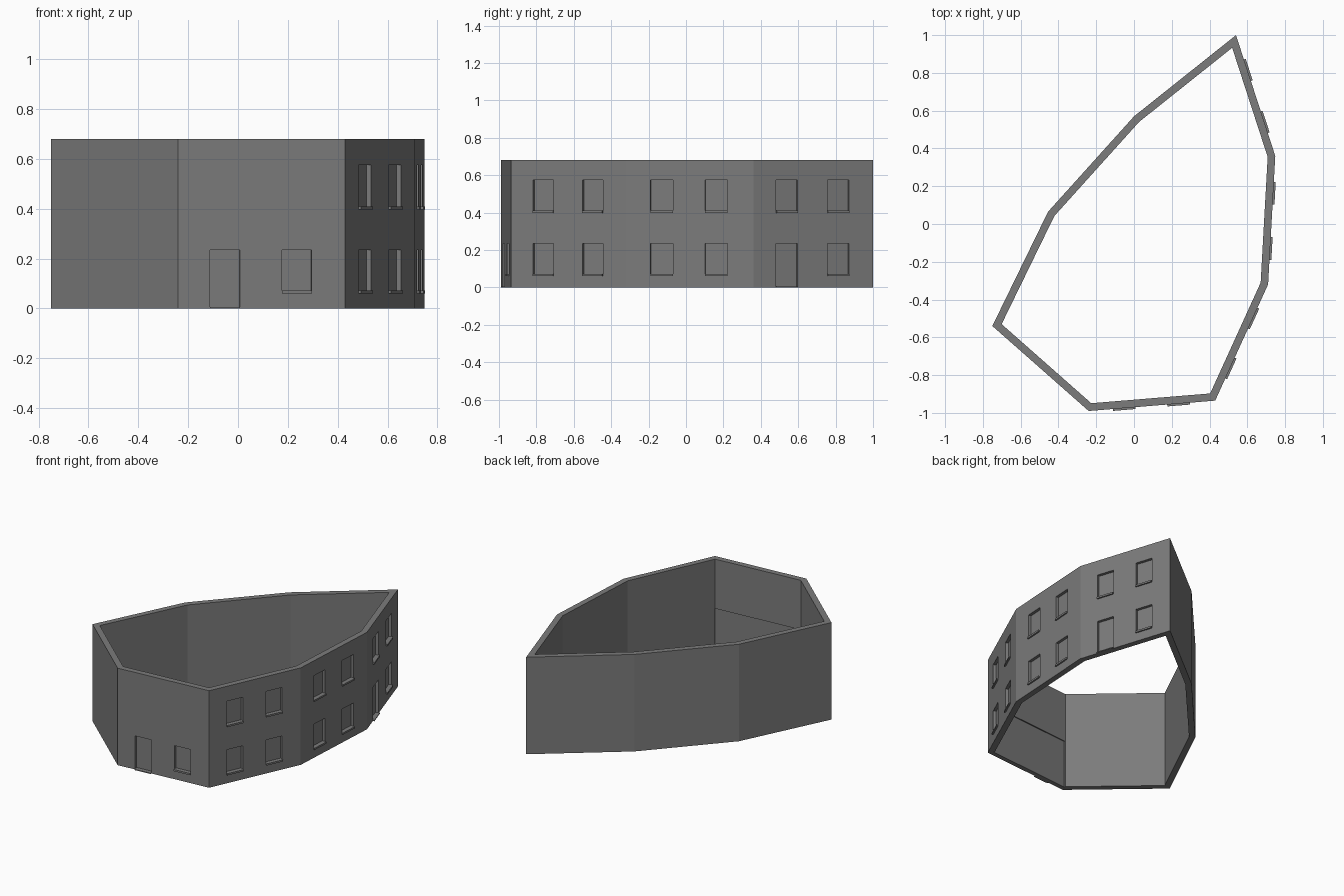
import bpy
import bmesh
from mathutils import Vector, Matrix

if "Cube" in bpy.data.objects:
    bpy.data.objects.remove(bpy.data.objects["Cube"])

HEIGHT, THICK = 0.68, 0.04
RECESS, WIDTH = 0.02, 0.12
SILL_OUT, SILL_HIGH = 0.01, 0.012
SPOTS = (0.28, 0.71)                  # opening centres along each wall
LOWER, UPPER, DOOR = (0.072, 0.235), (0.41, 0.575), (0.0, 0.235)

# Outer corners, counter-clockwise from the front wall
PLAN = [Vector(p) for p in (
    (-0.24, -0.99), (0.43, -0.935), (0.71, -0.32), (0.748, 0.36),
    (0.54, 1.0), (0.0, 0.57), (-0.455, 0.065), (-0.75, -0.54))]

grey = bpy.data.materials.new("wall_grey")
grey.use_nodes = True
colour = (0.2, 0.2, 0.2, 1)
grey.diffuse_color = colour
grey.node_tree.nodes["Principled BSDF"].inputs["Base Color"].default_value = colour


def make_object(name, bm):
    bmesh.ops.recalc_face_normals(bm, faces=bm.faces)
    mesh = bpy.data.meshes.new(name)
    bm.to_mesh(mesh)
    bm.free()
    mesh.materials.append(grey)
    obj = bpy.data.objects.new(name, mesh)
    bpy.context.collection.objects.link(obj)
    return obj


def inset_plan(points, dist):
    """Move every wall inward by dist and return the new corners."""
    result = []
    for i, p in enumerate(points):
        a = (p - points[i - 1]).normalized()
        b = (points[(i + 1) % len(points)] - p).normalized()
        na, nb = Vector((-a.y, a.x)), Vector((-b.y, b.x))
        result.append(p + (na + nb) * dist / (1 + na.dot(nb)))
    return result


def wall_box(bm, wall, t, width, out, z):
    """Box on a wall; out is its range along the outward normal."""
    a, b = PLAN[wall], PLAN[(wall + 1) % len(PLAN)]
    d = (b - a).normalized()
    n = Vector((d.y, -d.x))
    c = a.lerp(b, t) + n * sum(out) / 2
    frame = Matrix(((d.x, n.x, 0, c.x), (d.y, n.y, 0, c.y),
                    (0, 0, 1, sum(z) / 2), (0, 0, 0, 1)))
    size = Matrix.Diagonal((width, out[1] - out[0], z[1] - z[0], 1))
    bmesh.ops.create_cube(bm, size=1, matrix=frame @ size)


# Open ring of walls
bm = bmesh.new()
inner = inset_plan(PLAN, THICK)
rings = [[bm.verts.new((p.x, p.y, z)) for p in pts]
         for pts, z in ((PLAN, 0), (PLAN, HEIGHT), (inner, HEIGHT), (inner, 0))]
for k in range(len(rings)):
    r, s = rings[k], rings[(k + 1) % len(rings)]
    for i in range(len(PLAN)):
        j = (i + 1) % len(PLAN)
        bm.faces.new((r[i], r[j], s[j], s[i]))
walls = make_object("walls", bm)

# Openings per wall: (wall, position, height range)
openings = [(0, SPOTS[0], DOOR), (0, SPOTS[1], LOWER)]
for wall in (1, 2, 3):
    for t in SPOTS:
        is_door = wall == 3 and t == SPOTS[0]
        openings += [(wall, t, UPPER), (wall, t, DOOR if is_door else LOWER)]

# Recesses for windows and doors, and the thinner lower inside of the front wall
bm = bmesh.new()
for wall, t, (low, high) in openings:
    bottom = low if low > 0 else -0.05
    wall_box(bm, wall, t, WIDTH, (-RECESS, 0.03), (bottom, high))
wall_box(bm, 0, 0.5, (inner[1] - inner[0]).length,
         (-THICK - 0.01, -THICK + 0.008), (-0.05, HEIGHT * 0.49))
cutter = make_object("opening_cutter", bm)
cutter.hide_render = True

cut = walls.modifiers.new("openings", "BOOLEAN")
cut.operation = "DIFFERENCE"
cut.solver = "EXACT"
cut.object = cutter
graph = bpy.context.evaluated_depsgraph_get()
result = bpy.data.meshes.new_from_object(walls.evaluated_get(graph))
walls.modifiers.clear()
walls.data = result
bpy.data.objects.remove(cutter)

# Sills under windows and thresholds under doors
bm = bmesh.new()
for wall, t, (low, high) in openings:
    z = (low - SILL_HIGH, low) if low > 0 else (0, SILL_HIGH / 2)
    wall_box(bm, wall, t, WIDTH, (-RECESS, SILL_OUT), z)
make_object("sills_and_thresholds", bm)
